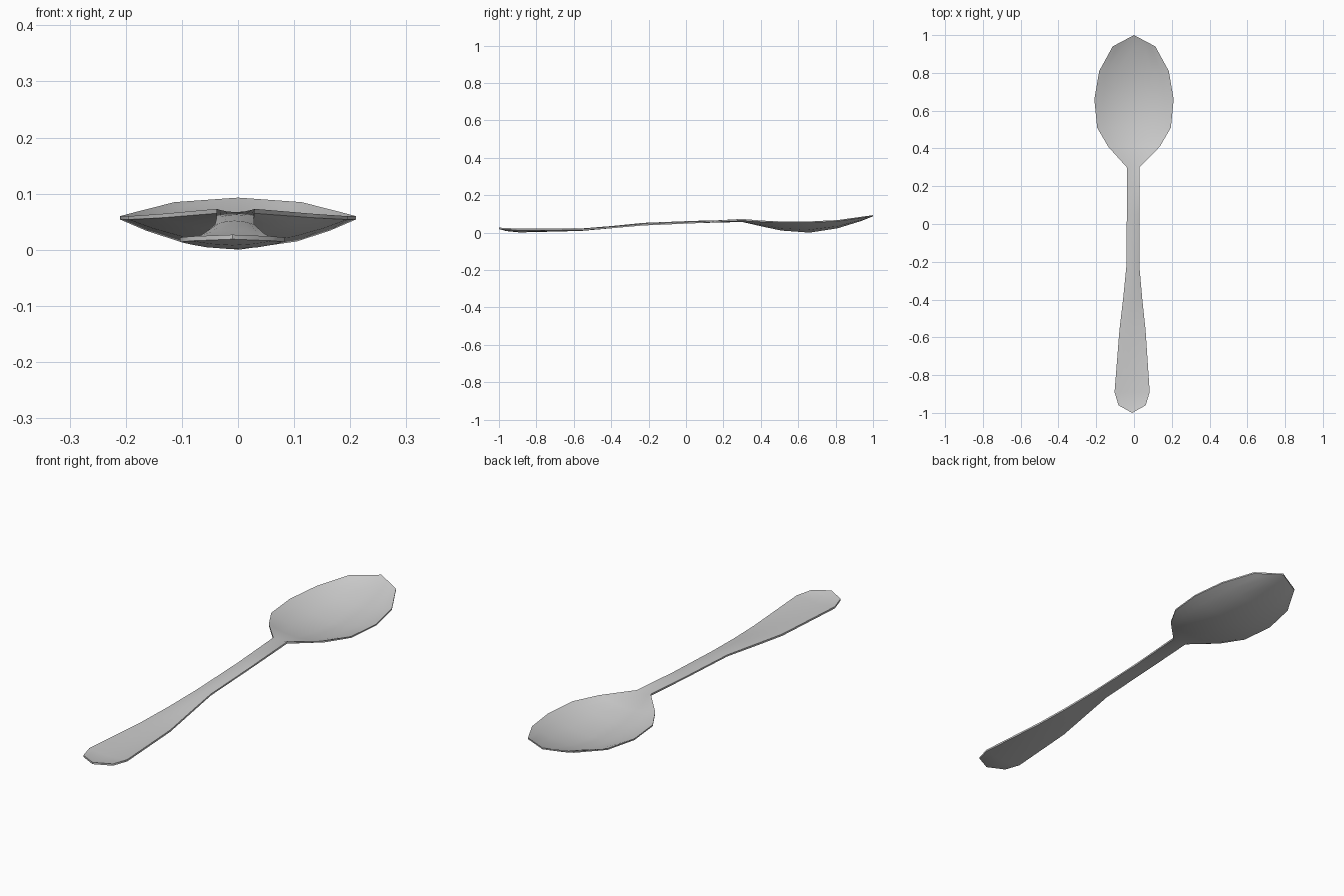
import bpy, bmesh, math

# Stations along the spoon:
# y, centre x, half width, rim top z, middle top z, rim thickness, middle thickness
stations = [
    (-1.00, -0.010, 0.000, 0.027, 0.027, 0.008, 0.008),
    (-0.96, -0.010, 0.072, 0.024, 0.019, 0.008, 0.011),
    (-0.89, -0.010, 0.093, 0.022, 0.013, 0.008, 0.012),
    (-0.56, -0.008, 0.069, 0.020, 0.022, 0.008, 0.013),
    (-0.40, -0.007, 0.051, 0.031, 0.035, 0.008, 0.012),
    (-0.23, -0.006, 0.035, 0.045, 0.052, 0.007, 0.012),
    (0.05, -0.005, 0.033, 0.057, 0.063, 0.007, 0.012),
    (0.30, -0.004, 0.034, 0.073, 0.067, 0.008, 0.010),
    (0.41, 0.000, 0.137, 0.064, 0.041, 0.007, 0.009),
    (0.51, 0.000, 0.195, 0.060, 0.020, 0.006, 0.009),
    (0.66, 0.000, 0.210, 0.060, 0.009, 0.006, 0.009),
    (0.81, 0.000, 0.184, 0.067, 0.031, 0.006, 0.008),
    (0.94, 0.000, 0.113, 0.085, 0.070, 0.006, 0.007),
    (1.00, 0.000, 0.000, 0.093, 0.093, 0.006, 0.006),
]
across = [-1, -0.78, -0.5, 0, 0.5, 0.78, 1]


def section(bm, y, cx, w, rim, mid, t_rim, t_mid):
    """Closed ring: dished upper skin, then lower skin back again."""
    top, low = [], []
    for f in across:
        k = 1 - abs(f) ** 1.85
        z = rim + (mid - rim) * k
        t = t_rim + (t_mid - t_rim) * k
        top.append(bm.verts.new((cx + f * w, y, z)))
        low.append(bm.verts.new((cx + f * w, y, z - t)))
    return top + low[::-1]


# Spoon: one skin lofted from handle end to bowl tip
bm = bmesh.new()
rings = [section(bm, *s) for s in stations]
n = len(rings[0])
for a, b in zip(rings, rings[1:]):
    for i in range(n):
        j = (i + 1) % n
        bm.faces.new((a[i], a[j], b[j], b[i]))
bmesh.ops.remove_doubles(bm, verts=bm.verts, dist=0.0005)
bmesh.ops.recalc_face_normals(bm, faces=bm.faces)
low = min(v.co.z for v in bm.verts)
bmesh.ops.translate(bm, verts=bm.verts, vec=(0, 0, -low))

mesh = bpy.data.meshes.new("spoon")
bm.to_mesh(mesh)
bm.free()
spoon = bpy.data.objects.new("spoon", mesh)
bpy.context.collection.objects.link(spoon)
bpy.context.view_layer.objects.active = spoon
spoon.select_set(True)
bpy.ops.object.shade_smooth_by_angle(angle=math.radians(45))
